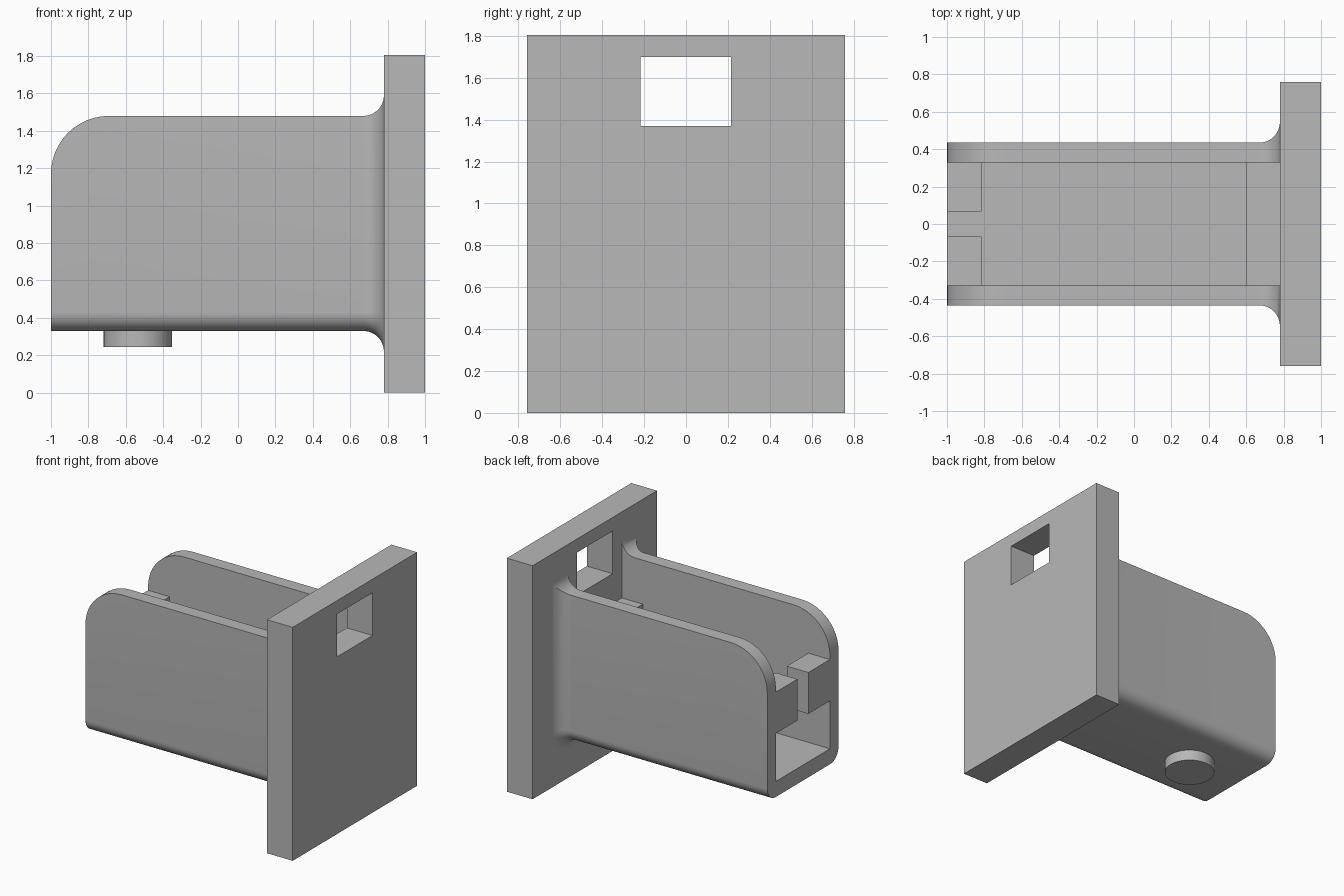
import bpy
import bmesh
from math import sin, cos, pi, sqrt

cube = bpy.data.objects.get("Cube")
if cube:
    bpy.data.objects.remove(cube, do_unlink=True)

grey = bpy.data.materials.new("light grey")
grey.use_nodes = True
grey.diffuse_color = (0.48, 0.48, 0.48, 1)
grey.node_tree.nodes["Principled BSDF"].inputs["Base Color"].default_value = (0.48, 0.48, 0.48, 1)

PLATE_X = 0.78                      # inner face of the wall plate
OUT_Y, IN_Y = 0.435, 0.33           # outer and inner side of the walls
BOTTOM, FLOOR, TOP = 0.33, 0.45, 1.48
EDGE_R, NOSE_R, FILLET_R = 0.1, 0.31, 0.11
STOP_TOP = 1.14


def finish(name, bm, smooth=False):
    bmesh.ops.recalc_face_normals(bm, faces=bm.faces[:])
    mesh = bpy.data.meshes.new(name)
    bm.to_mesh(mesh)
    bm.free()
    obj = bpy.data.objects.new(name, mesh)
    bpy.context.collection.objects.link(obj)
    mesh.materials.append(grey)
    if smooth:
        bpy.ops.object.select_all(action="DESELECT")
        obj.select_set(True)
        bpy.context.view_layer.objects.active = obj
        bpy.ops.object.shade_smooth_by_angle(angle=pi / 6)
    return obj


def box(name, x0, x1, y0, y1, z0, z1):
    bm = bmesh.new()
    bmesh.ops.create_cube(bm, size=1)
    for v in bm.verts:
        v.co.x = x0 if v.co.x < 0 else x1
        v.co.y = y0 if v.co.y < 0 else y1
        v.co.z = z0 if v.co.z < 0 else z1
    return finish(name, bm)


# Wall plate with a rectangular window
bm = bmesh.new()
rects = [(-0.76, 0.76, 0, 1.805), (-0.218, 0.215, 1.37, 1.70)]
loops = [[bm.verts.new((PLATE_X, y, z)) for y, z in
          ((a, c), (b, c), (b, d), (a, d))] for a, b, c, d in rects]
for i in range(4):
    j = (i + 1) % 4
    bm.faces.new((loops[0][i], loops[0][j], loops[1][j], loops[1][i]))
extruded = bmesh.ops.extrude_face_region(bm, geom=bm.faces[:], use_keep_orig=True)
for item in extruded["geom"]:
    if isinstance(item, bmesh.types.BMVert):
        item.co.x = 1
finish("wall_plate", bm)


# Open channel: one U section lofted along x, flared where it meets the plate
def section(x):
    flare = 0
    if x > PLATE_X - FILLET_R:
        d = min(x - (PLATE_X - FILLET_R), FILLET_R)
        flare = FILLET_R - sqrt(FILLET_R ** 2 - d ** 2)
    top = TOP + flare
    if x < -1 + NOSE_R:
        top -= NOSE_R - sqrt(max(0, NOSE_R ** 2 - (x + 1 - NOSE_R) ** 2))
    r = EDGE_R + flare
    half = [(IN_Y, FLOOR), (IN_Y, top), (OUT_Y + flare, top)]
    for i in range(9):
        a = pi / 2 * i / 8
        half.append((OUT_Y - EDGE_R + r * cos(a), BOTTOM + EDGE_R - r * sin(a)))
    return half + [(-y, z) for y, z in reversed(half)]


steps = [i / 12 * pi / 2 for i in range(13)]
stations = [-1 + NOSE_R * (1 - cos(a)) for a in steps]
stations += [PLATE_X - FILLET_R * (1 - sin(a)) for a in steps]
bm = bmesh.new()
rings = [[bm.verts.new((x, y, z)) for y, z in section(x)] for x in stations]
for r0, r1 in zip(rings, rings[1:]):
    for i in range(len(r0)):
        j = (i + 1) % len(r0)
        bm.faces.new((r0[i], r0[j], r1[j], r1[i]))
bm.faces.new(rings[0])
bm.faces.new(rings[-1])
finish("channel", bm, smooth=True)

# Ledge against the plate and the two end stops
box("back_ledge", 0.6, PLATE_X, -IN_Y, IN_Y, FLOOR, STOP_TOP)
for side, name in ((1, "left_stop"), (-1, "right_stop")):
    y0, y1 = sorted((side * 0.067, side * IN_Y))
    box(name, -1, -0.815, y0, y1, 0.82, STOP_TOP)

# Round peg under the floor
bm = bmesh.new()
bmesh.ops.create_cone(bm, cap_ends=True, segments=48, radius1=0.183, radius2=0.183, depth=0.12)
bmesh.ops.translate(bm, verts=bm.verts[:], vec=(-0.535, 0, 0.305))
finish("bottom_peg", bm, smooth=True)
